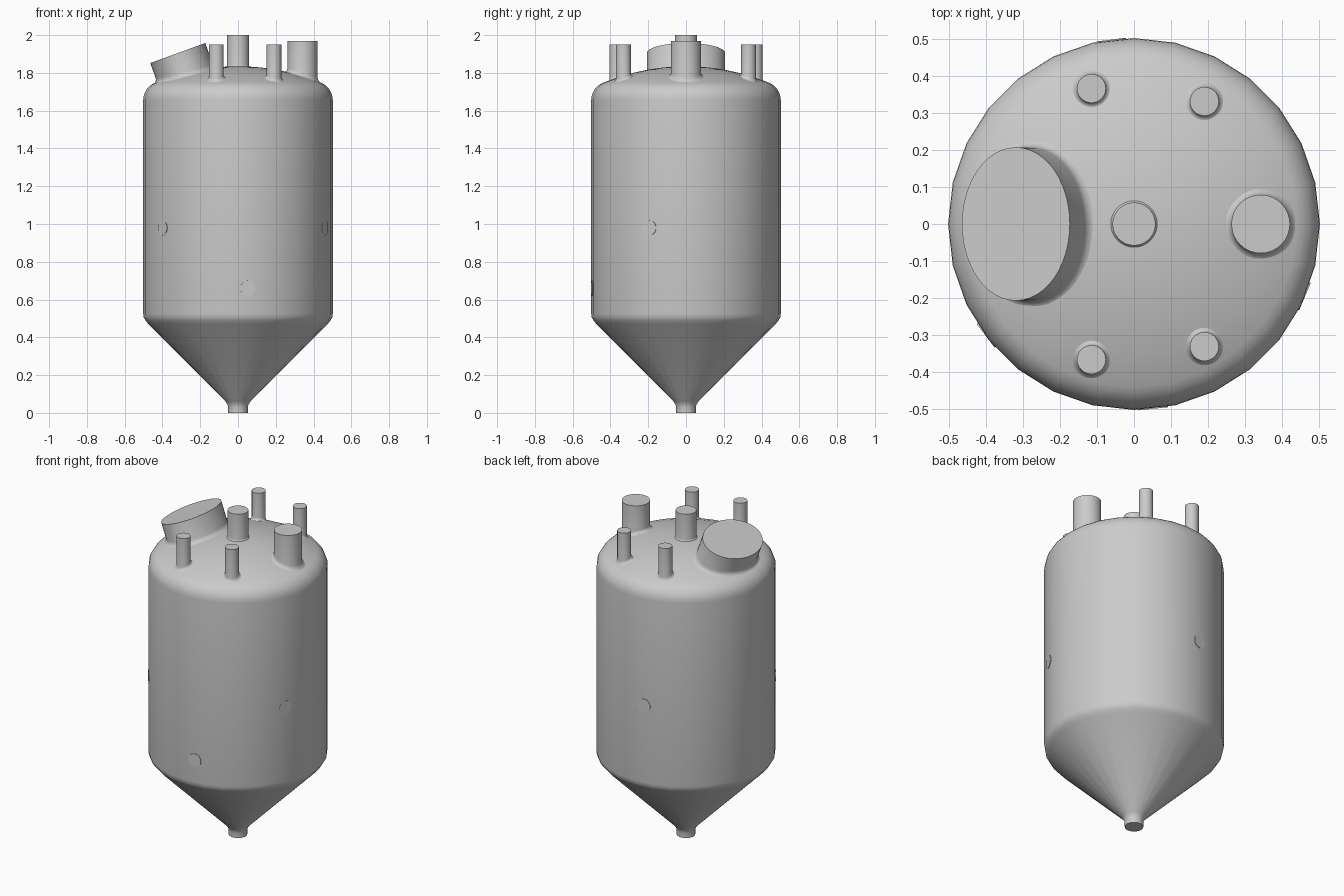
import bpy, bmesh, math
from mathutils import Vector

if "Cube" in bpy.data.objects:
    bpy.data.objects.remove(bpy.data.objects["Cube"])

R, DOME_R, TOP = 0.502, 1.15, 1.835
KNUCKLE, SHOULDER = 0.10, 1.655


def finish(name, bm, angle=35):
    bmesh.ops.remove_doubles(bm, verts=bm.verts, dist=1e-5)
    bmesh.ops.recalc_face_normals(bm, faces=bm.faces)
    me = bpy.data.meshes.new(name)
    bm.to_mesh(me)
    bm.free()
    ob = bpy.data.objects.new(name, me)
    bpy.context.collection.objects.link(ob)
    bpy.ops.object.select_all(action='DESELECT')
    ob.select_set(True)
    bpy.context.view_layer.objects.active = ob
    bpy.ops.object.shade_smooth_by_angle(angle=math.radians(angle))
    return ob


def skin(bm, rings):
    """Join successive vertex rings with quads."""
    loops = [[bm.verts.new(p) for p in ring] for ring in rings]
    n = len(loops[0])
    for a, b in zip(loops, loops[1:]):
        for i in range(n):
            j = (i + 1) % n
            bm.faces.new((a[i], a[j], b[j], b[i]))
    return loops


def dome_z(r):
    """Height of the domed lid at a distance r from the axis."""
    if r < 0.44:
        return TOP - DOME_R + math.sqrt(DOME_R ** 2 - r * r)
    d = min(r - (R - KNUCKLE), KNUCKLE)
    return SHOULDER + math.sqrt(KNUCKLE ** 2 - d * d)


# Vessel: outlet, cone, straight wall, rounded shoulder and shallow dome
profile = [(0.052, 0), (0.052, 0.03), (0.056, 0.045), (0.067, 0.062),
           (0.474, 0.47), (0.489, 0.488), (0.499, 0.505), (R, 0.525)]
for k in range(7):
    t = math.radians(67.5 * k / 6)
    profile.append((R - KNUCKLE + KNUCKLE * math.cos(t),
                    SHOULDER + KNUCKLE * math.sin(t)))
profile += [(r, dome_z(r)) for r in (0.36, 0.28, 0.2, 0.12, 0.05)]
bm = bmesh.new()
SIDES = 28
loops = skin(bm, [[(r * math.cos(2 * math.pi * i / SIDES),
                    r * math.sin(2 * math.pi * i / SIDES), z)
                   for i in range(SIDES)] for r, z in profile])
bm.faces.new(loops[0])
bm.faces.new(loops[-1])
finish("tank_body", bm)


def nozzle(name, centre, rx, ry, fillet, tilt=0.0, sides=32):
    """Capped stub whose filleted foot follows the dome."""
    axis = Vector((-math.sin(tilt), 0, math.cos(tilt)))
    across = Vector((math.cos(tilt), 0, math.sin(tilt)))
    side = Vector((0, 1, 0))
    c = Vector(centre)

    def ring(offset, lift):
        pts = []
        for i in range(sides):
            a = 2 * math.pi * i / sides
            p = (c + across * (rx + offset) * math.cos(a)
                 + side * (ry + offset) * math.sin(a))
            if lift is not None:
                lo, hi = 0.0, 0.35
                for _ in range(25):
                    mid = (lo + hi) / 2
                    q = p - axis * mid
                    if q.z > dome_z(math.hypot(q.x, q.y)):
                        lo = mid
                    else:
                        hi = mid
                p = p - axis * (lo + 0.003 - lift)
            pts.append(p)
        return pts

    rings = []
    for k in range(5):
        t = math.pi / 2 * k / 4
        rings.append(ring(fillet * (1 - math.sin(t)), fillet * (1 - math.cos(t))))
    rings.append(ring(0, None))
    b = bmesh.new()
    b.faces.new(skin(b, rings)[-1])
    finish(name, b, 40)


# Lid nozzles
nozzle("centre_nozzle", (0, 0, 2.0), 0.058, 0.058, 0.012)
nozzle("large_nozzle", (0.342, 0, 1.97), 0.079, 0.079, 0.025)
for s, end in ((-1, "front"), (1, "back")):
    nozzle("small_nozzle_left_" + end, (-0.115, s * 0.366, 1.95), 0.039, 0.039, 0.02)
    nozzle("small_nozzle_right_" + end, (0.19, s * 0.331, 1.95), 0.039, 0.039, 0.02)

# Tilted oval manway
nozzle("manway", (-0.319, 0, 1.905), 0.155, 0.207, 0.025, math.radians(20), 48)

# Flush sensor ports on the wall
for name, deg, z in (("port_left", 217, 0.98), ("port_right", 337, 0.98),
                     ("port_back", 97, 1.0), ("port_front", 276, 0.66)):
    a = math.radians(deg)
    out, tan = Vector((math.cos(a), math.sin(a), 0)), Vector((-math.sin(a), math.cos(a), 0))
    bm = bmesh.new()
    rings = [[out * d + tan * 0.04 * math.cos(t) + Vector((0, 0, z + 0.04 * math.sin(t)))
              for t in [2 * math.pi * i / 24 for i in range(24)]] for d in (0.49, 0.5015)]
    bm.faces.new(skin(bm, rings)[-1])
    finish(name, bm)
